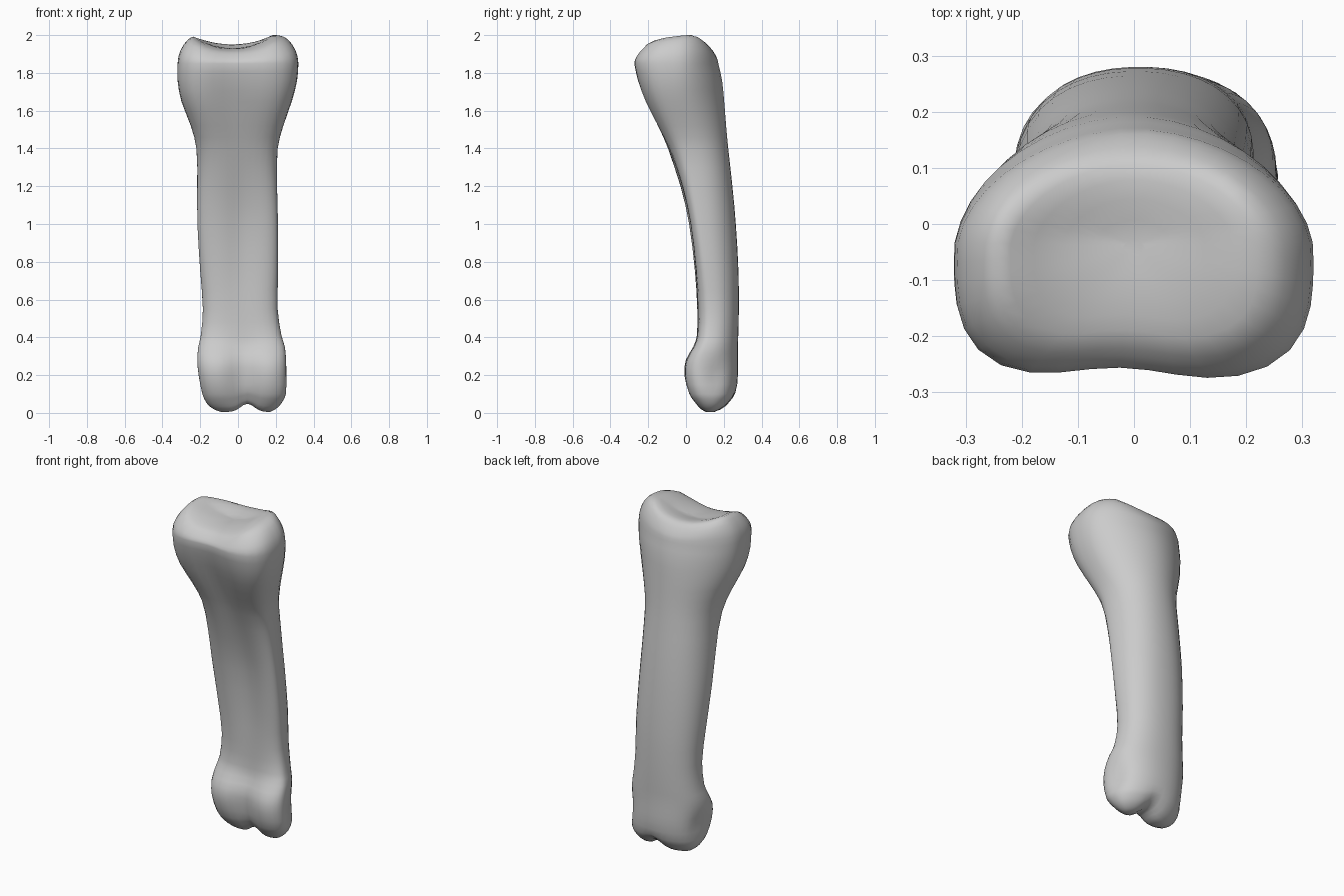
import bpy, bmesh
from math import sin, cos, pi, exp

if "Cube" in bpy.data.objects:
    bpy.data.objects.remove(bpy.data.objects["Cube"])

SIDES = 40
# cross-sections: z, left x, right x, front y, back y, y of widest point, front groove depth
RINGS = [
    (0.005, -0.09, 0.17, 0.10, 0.16, 0.13, 0.0),
    (0.02, -0.13, 0.20, 0.07, 0.195, 0.13, 0.01),
    (0.05, -0.165, 0.23, 0.04, 0.23, 0.125, 0.025),
    (0.10, -0.19, 0.255, 0.004, 0.262, 0.11, 0.04),
    (0.20, -0.21, 0.257, -0.022, 0.275, 0.09, 0.05),
    (0.28, -0.216, 0.255, -0.012, 0.275, 0.09, 0.04),
    (0.35, -0.21, 0.248, 0.03, 0.275, 0.11, 0.025),
    (0.41, -0.197, 0.23, 0.052, 0.277, 0.13, 0.012),
    (0.55, -0.186, 0.21, 0.054, 0.28, 0.14, 0.01),
    (0.75, -0.20, 0.213, 0.04, 0.278, 0.12, 0.02),
    (1.00, -0.215, 0.212, 0.01, 0.264, 0.08, 0.025),
    (1.20, -0.216, 0.207, -0.035, 0.246, 0.05, 0.02),
    (1.40, -0.22, 0.21, -0.105, 0.224, 0.02, 0.02),
    (1.52, -0.25, 0.24, -0.165, 0.213, -0.01, 0.03),
    (1.65, -0.30, 0.285, -0.23, 0.203, -0.04, 0.04),
    (1.76, -0.32, 0.313, -0.268, 0.192, -0.05, 0.035),
    (1.85, -0.32, 0.32, -0.286, 0.172, -0.05, 0.03),
]


def spline(rows, steps):
    """Smooth interpolation between the rows."""
    out = []
    for i in range(len(rows) - 1):
        a, b = rows[i], rows[i + 1]
        p, n = rows[max(i - 1, 0)], rows[min(i + 2, len(rows) - 1)]
        h = b[0] - a[0]
        for k in range(steps):
            t = k / steps
            row = [a[0] + h * t]
            for j in range(1, 7):
                ma = (b[j] - p[j]) / (b[0] - p[0]) * h
                mb = (n[j] - a[j]) / (n[0] - a[0]) * h
                row.append(a[j] * (2*t**3 - 3*t**2 + 1) + ma * (t**3 - 2*t**2 + t)
                           + b[j] * (3*t**2 - 2*t**3) + mb * (t**3 - t**2))
            out.append(row)
    return out + [list(rows[-1])]


def section(row):
    """Rounded back, flatter grooved front."""
    z, xl, xr, yf, yb, yw, groove = row
    cx, rx = (xl + xr) / 2, (xr - xl) / 2
    base = max(0, min(1, (z - 1.3) / 0.4))   # blend towards the broad upper end
    pts = []
    for i in range(SIDES):
        a = 2 * pi * (i + 0.5) / SIDES
        c, s = cos(a), sin(a)
        e = 2.2 - 0.35 * base if s > 0 else 2.8 + 0.5 * base
        r = (abs(c) ** e + abs(s) ** e) ** (-1 / e)
        x = cx + rx * c * r
        y = yw + s * r * ((yb - yw) if s > 0 else (yw - yf))
        if s < 0:
            width = 0.09 + 0.05 * base
            y += groove * exp(-((x - 0.03 + 0.06 * base) / width) ** 2) * min(1, -2 * s)
        # shallow pits on the outer sides of the condyles
        x -= 0.018 * c * exp(-((z - 0.19) / 0.08) ** 2 - ((y - 0.16) / 0.05) ** 2)
        # notch between the two lower condyles
        lift = 0.045 * exp(-((x - 0.05) / 0.05) ** 2) * max(0, 1 - z / 0.15)
        pts.append((x, y, z + lift))
    return pts


def socket_height(x, y):
    """Shallow saddle-shaped joint surface: raised sides, lower front and back."""
    side = min(1, abs(x + 0.03) / 0.21) ** 2
    back = max(0, min(1, (y + 0.02) / 0.12))
    z = 1.93 + 0.07 * side + 0.035 * back * (1 - side)
    if y < 0:
        return z + 0.12 * y * side - 1.2 * max(0, -y - 0.08) ** 2
    return z - 2.2 * max(0, y - 0.02) ** 2


bm = bmesh.new()
loops = [section(r) for r in spline(RINGS, 2)]

# domed rim and dished joint surface at the upper end
rim = loops[-1]
for s, mix in ((0.985, 0.27), (0.95, 0.5), (0.9, 0.69), (0.84, 0.85), (0.77, 0.96), (0.69, 1),
               (0.56, 1), (0.4, 1), (0.22, 1), (0.06, 1)):
    loop = []
    for x, y, z in rim:
        px, py = x * s, -0.04 + (y + 0.04) * s
        loop.append((px, py, 1.85 + (socket_height(px, py) - 1.85) * mix))
    loops.append(loop)

# skin the loops
rows = [[bm.verts.new(p) for p in loop] for loop in loops]
for a, b in zip(rows, rows[1:]):
    for i in range(SIDES):
        j = (i + 1) % SIDES
        bm.faces.new((a[i], a[j], b[j], b[i]))
bm.faces.new(rows[-1])

# lower end: strip of quads across the joint
n = SIDES // 2
for i in range(n - 1):
    bm.faces.new([rows[0][k] for k in (n - 1 - i, n + i, n + i + 1, n - 2 - i)])
bmesh.ops.recalc_face_normals(bm, faces=bm.faces)

mesh = bpy.data.meshes.new("finger_bone")
bm.to_mesh(mesh)
bm.free()
bone = bpy.data.objects.new("finger_bone", mesh)
bpy.context.collection.objects.link(bone)
for poly in mesh.polygons:
    poly.use_smooth = True
